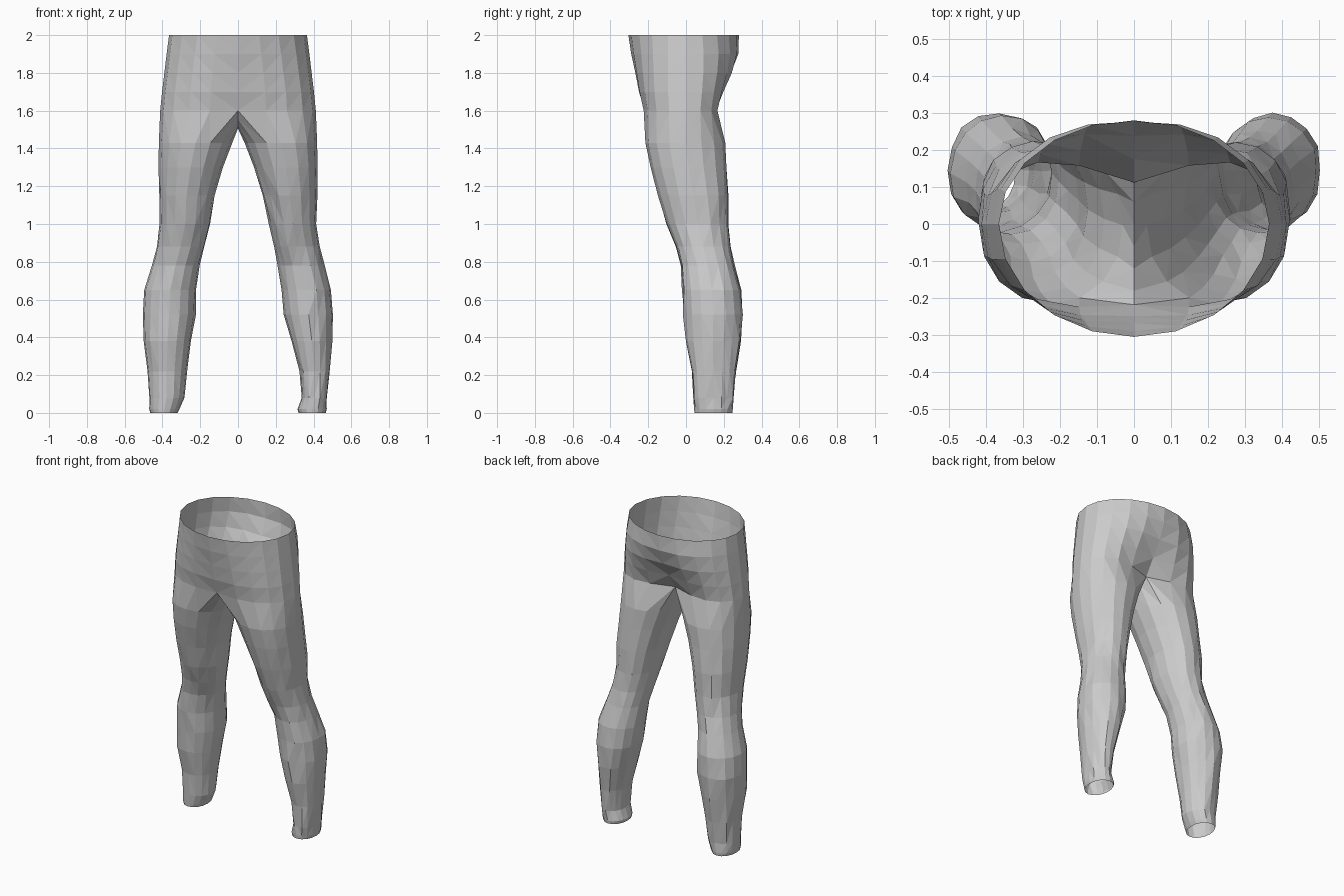
import bpy, bmesh, random
from math import sin, cos, radians, copysign

if "Cube" in bpy.data.objects:
    bpy.data.objects.remove(bpy.data.objects["Cube"])

random.seed(4)
N, ARC = 16, 11          # points round a leg, points round half the hips


def power(v, n):
    return copysign(abs(v) ** (2 / n), v)


# Hips: z, half width, front y, back y, dent at front centre, dent at back centre, squareness
HIPS = [(2.00, .365, -.305, .28, 0, 0, 2.0),
        (1.90, .378, -.290, .287, 0, -.01, 2.1),
        (1.80, .390, -.278, .268, .01, -.03, 2.2),
        (1.70, .402, -.264, .235, .015, -.06, 2.3),
        (1.60, .412, -.248, .212, .03, -.10, 2.3)]

# Crotch seam on the centre plane, back to front: y, z
SEAM = [(.06, 1.56), (0, 1.52), (-.06, 1.505), (-.12, 1.52), (-.18, 1.555)]

# Legs: z, inner x of right leg, inner x of left leg, outer x, front y, back y
LEGS = [(1.43, .035, .03, .419, -.215, .208),
        (1.30, .085, .08, .421, -.187, .214),
        (1.15, .13, .125, .42, -.145, .222),
        (1.00, .165, .145, .415, -.10, .225),
        (.88, .195, .175, .432, -.055, .235),
        (.78, .213, .205, .456, -.025, .255),
        (.65, .228, .222, .495, -.018, .292),
        (.52, .245, .226, .503, -.012, .302),
        (.38, .285, .25, .497, -.003, .287),
        (.22, .327, .273, .482, .028, .262),
        (.08, .338, .285, .472, .04, .25),
        (.02, .315, .31, .470, .043, .248),
        (.00, .32, .32, .465, .045, .245)]


def hip_ring(z, w, front, back, dent_f, dent_b, n):
    pts = []
    for k in range(ARC):
        a = radians(-90 + 18 * k)
        y = power(sin(a), n)
        y *= back if y > 0 else -front
        y += dent_f * (1, .45, .1)[k] if k < 3 else 0
        y += dent_b * (1, .45, .1)[10 - k] if k > 7 else 0
        x = 0 if k in (0, ARC - 1) else w * power(cos(a), n)
        pts.append((x, y, z))
    return pts


def leg_ring(z, inner, outer, front, back):
    cx, cy = (inner + outer) / 2, (front + back) / 2
    rx, ry = (outer - inner) / 2, (back - front) / 2
    wob = .004 if .03 < z < 1.2 else 0       # slight cloth wrinkles
    pts = []
    for k in range(N):
        a = radians(-112.5 + 22.5 * k)
        r = 1 + random.uniform(-wob, wob) / rx
        pts.append((cx + rx * r * power(cos(a), 2.1), cy + ry * r * power(sin(a), 2.1), z))
    return pts


bm = bmesh.new()


def bridge(a, b, closed):
    for i in range(len(a) if closed else len(a) - 1):
        j = (i + 1) % len(a)
        bm.faces.new((a[i], a[j], b[j], b[i]))


for side in (1, -1):
    def add(points):
        return [bm.verts.new((side * x, y, z)) for x, y, z in points]

    # half of the hips
    prev = add(hip_ring(*HIPS[0]))
    for row in HIPS[1:]:
        cur = add(hip_ring(*row))
        bridge(prev, cur, False)
        prev = cur

    # crotch seam closes the half ring into a full leg ring
    prev = prev + add([(0, y, z) for y, z in SEAM])
    for z, inner_r, inner_l, outer, front, back in LEGS:
        cur = add(leg_ring(z, inner_r if side > 0 else inner_l, outer, front, back))
        bridge(prev, cur, True)
        prev = cur

# sew the two halves together, leaving waist and hems open
bmesh.ops.remove_doubles(bm, verts=bm.verts, dist=.0005)
bmesh.ops.recalc_face_normals(bm, faces=bm.faces)
bmesh.ops.triangulate(bm, faces=bm.faces)

mesh = bpy.data.meshes.new("leggings")
bm.to_mesh(mesh)
bm.free()
leggings = bpy.data.objects.new("leggings", mesh)
bpy.context.collection.objects.link(leggings)
